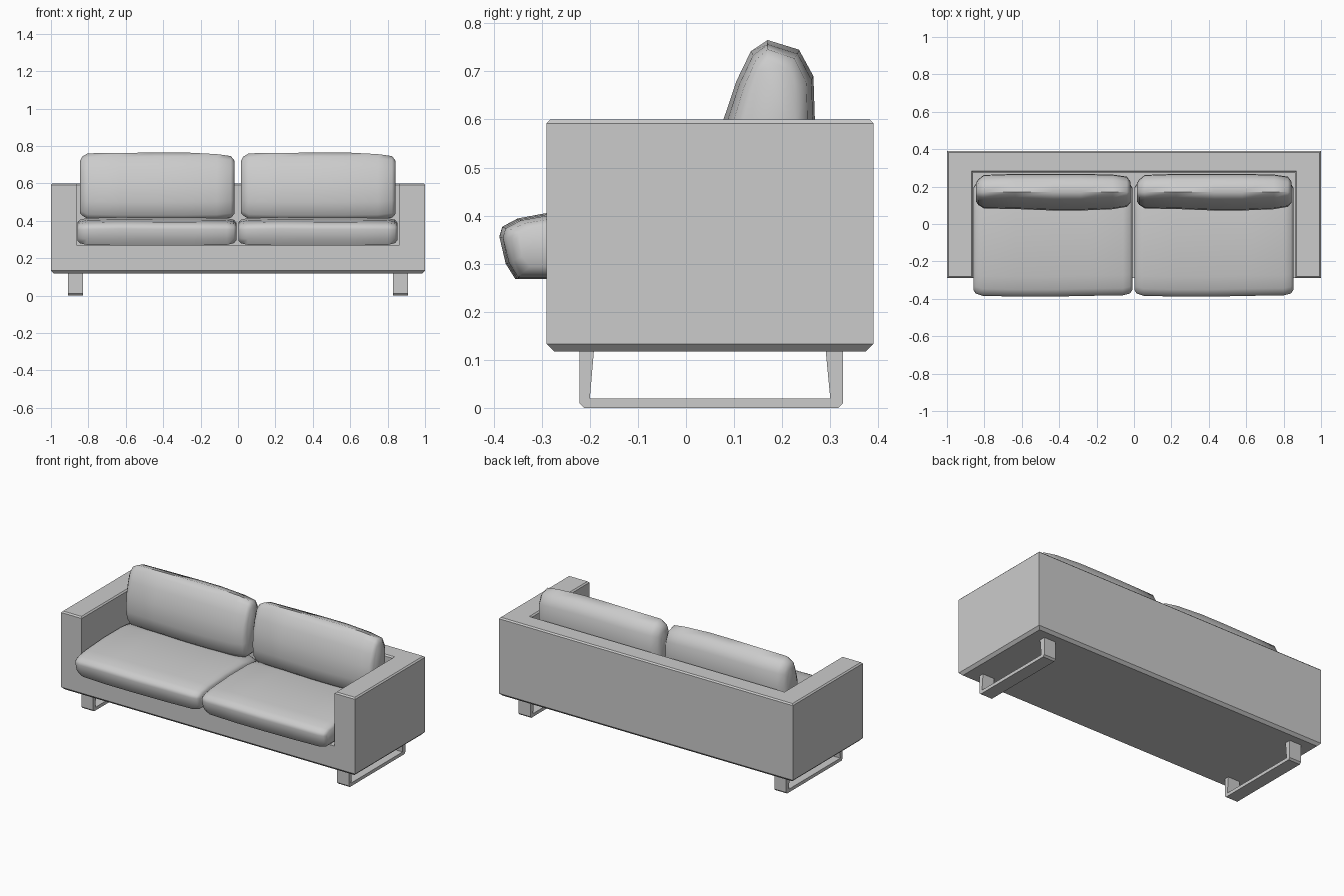
import bpy, bmesh
from mathutils import Vector

if "Cube" in bpy.data.objects:
    bpy.data.objects.remove(bpy.data.objects["Cube"])


def finish(name, bm, angle=0.6):
    bmesh.ops.recalc_face_normals(bm, faces=bm.faces)
    me = bpy.data.meshes.new(name)
    bm.to_mesh(me)
    bm.free()
    ob = bpy.data.objects.new(name, me)
    bpy.context.collection.objects.link(ob)
    bpy.ops.object.select_all(action='DESELECT')
    ob.select_set(True)
    bpy.context.view_layer.objects.active = ob
    bpy.ops.object.shade_smooth_by_angle(angle=angle)
    return ob


def loft(name, section, stations, cx, angle):
    """Skin a (y, z) section along x; each station is (x, inset, y shift, z shift)."""
    bm = bmesh.new()
    ys, zs = zip(*section)
    cy, cz = (min(ys) + max(ys)) / 2, (min(zs) + max(zs)) / 2
    hy, hz = (max(ys) - min(ys)) / 2, (max(zs) - min(zs)) / 2
    rings = []
    for x, inset, dy, dz in stations:
        ky, kz = 1 - inset / hy, 1 - inset * 0.75 / hz
        rings.append([bm.verts.new((cx + x,
                                    cy + (y - cy) * ky + (dy if y < cy else 0),
                                    cz + (z - cz) * kz + (dz if z > cz else 0)))
                      for y, z in section])
    n = len(section)
    for a, b in zip(rings, rings[1:]):
        for i in range(n):
            j = (i + 1) % n
            bm.faces.new((a[i], a[j], b[j], b[i]))
    bm.faces.new(rings[0])
    bm.faces.new(rings[-1])
    return finish(name, bm, angle)


# Frame: footprint grid raised to the deck, then arms and back raised further
bm = bmesh.new()
xs, ys = (-1, -0.86, 0.86, 1), (-0.29, 0.275, 0.39)
grid = [[bm.verts.new((x, y, 0.117)) for x in xs] for y in ys]
cells = {(i, j): bm.faces.new((grid[j][i], grid[j][i + 1], grid[j + 1][i + 1], grid[j + 1][i]))
         for j in range(2) for i in range(3)}


def raise_faces(faces, z, keep):
    geo = bmesh.ops.extrude_face_region(bm, geom=faces, use_keep_orig=keep)['geom']
    for v in geo:
        if isinstance(v, bmesh.types.BMVert):
            v.co.z = z
    return [f for f in geo if isinstance(f, bmesh.types.BMFace)]


deck = raise_faces(list(cells.values()), 0.268, True)
walls = [f for f in deck
         if not (abs(f.calc_center_median().x) < 0.5 and f.calc_center_median().y < 0.2)]
raise_faces(walls, 0.60, False)
bmesh.ops.recalc_face_normals(bm, faces=bm.faces)
bmesh.ops.dissolve_limit(bm, angle_limit=0.01, verts=bm.verts, edges=bm.edges)
for z, width in ((0.117, 0.016), (0.60, 0.008)):
    rim = [e for e in bm.edges if all(abs(v.co.z - z) < 1e-4 for v in e.verts)
           and len(e.link_faces) == 2 and e.calc_face_angle(0) > 0.5]
    bmesh.ops.bevel(bm, geom=rim, offset=width, segments=1, affect='EDGES')
finish("frame", bm, 0.5)

# Sled legs: U profile extruded sideways
leg = [(-0.222, 0.125), (-0.222, 0.01), (-0.212, 0), (0.317, 0), (0.327, 0.01), (0.327, 0.125),
       (0.29, 0.125), (0.30, 0.02), (-0.20, 0.02), (-0.191, 0.125)]
for side, s in (("left", -1), ("right", 1)):
    bm = bmesh.new()
    face = bm.faces.new([bm.verts.new((s * 0.83, y, z)) for y, z in leg])
    geo = bmesh.ops.extrude_face_region(bm, geom=[face], use_keep_orig=True)['geom']
    bmesh.ops.translate(bm, vec=Vector((s * 0.08, 0, 0)),
                        verts=[v for v in geo if isinstance(v, bmesh.types.BMVert)])
    finish(side + "_leg", bm, 0.5)

# Cushions: soft sections lofted across the width
seat = [(-0.355, 0.268), (-0.375, 0.30), (-0.388, 0.355), (-0.382, 0.375), (-0.35, 0.392),
        (-0.28, 0.405), (-0.1, 0.417), (0.08, 0.417), (0.19, 0.405), (0.225, 0.375),
        (0.23, 0.30), (0.21, 0.268)]
back = [(0.11, 0.405), (0.085, 0.43), (0.072, 0.50), (0.078, 0.60), (0.105, 0.68),
        (0.135, 0.742), (0.17, 0.765), (0.235, 0.745), (0.265, 0.69), (0.268, 0.60),
        (0.262, 0.46), (0.24, 0.405)]
seat_stations = [(-0.425, 0.035, 0, 0), (-0.412, 0.016, 0, 0), (-0.375, 0.004, 0, 0),
                 (-0.2, 0, 0, 0.002), (0, 0, 0, 0), (0.2, 0, 0.004, 0),
                 (0.375, 0.004, 0.003, 0), (0.412, 0.016, 0, 0), (0.425, 0.035, 0, 0)]
back_stations = [(-0.413, 0.05, 0, -0.01), (-0.40, 0.03, 0, 0), (-0.37, 0.006, 0.005, 0),
                 (-0.2, 0, 0.008, -0.003), (0, 0, 0, 0), (0.15, 0, 0, 0),
                 (0.32, 0.004, 0.003, -0.006), (0.395, 0.015, 0.005, -0.008),
                 (0.413, 0.04, 0, -0.012)]
for side, dx in (("left", 0), ("right", 0.861)):
    loft(side + "_seat_cushion", seat, seat_stations, -0.434 + dx, 0.9)
    loft(side + "_back_cushion", back, back_stations, -0.433 + dx, 0.9)
